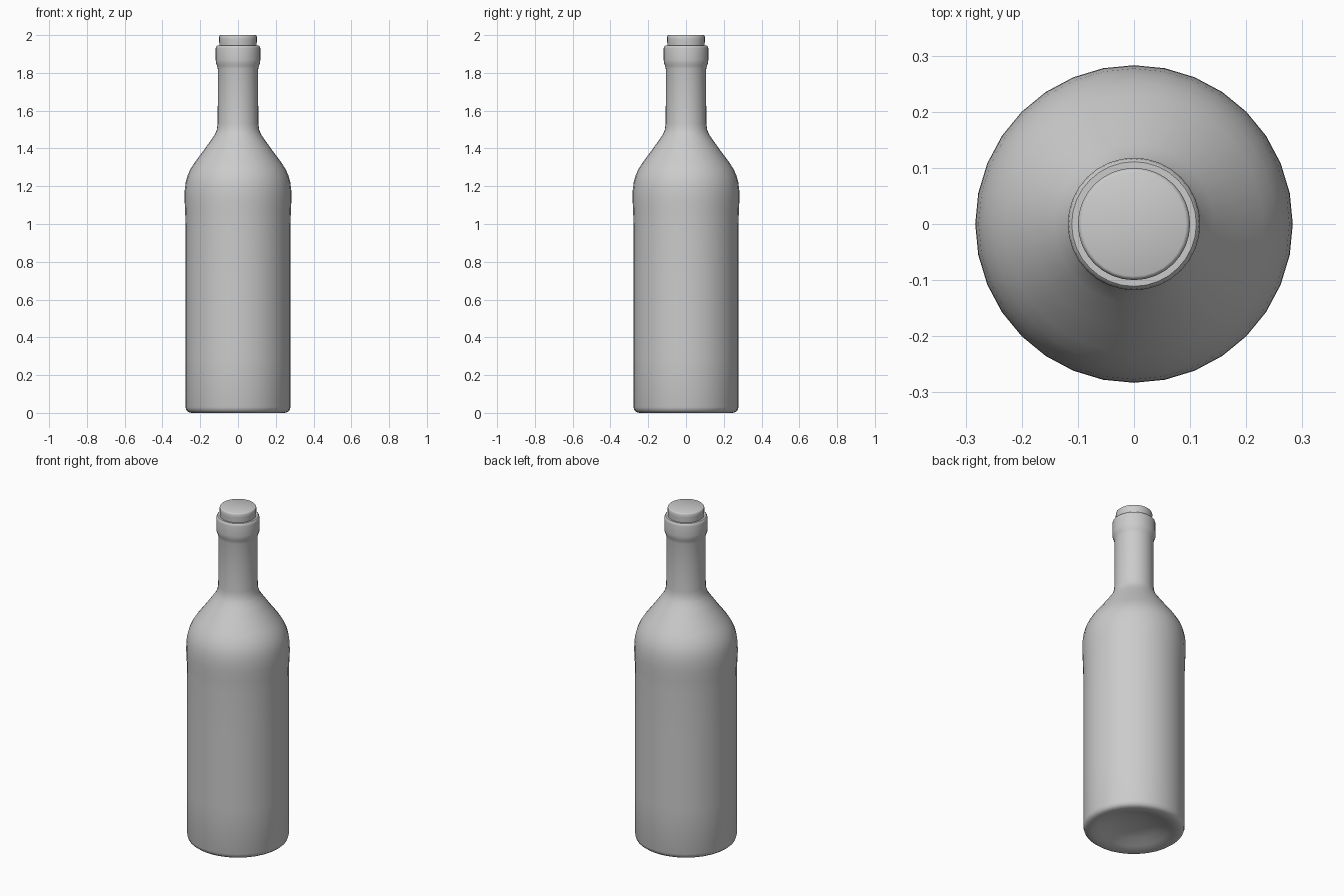
import bpy, bmesh, math

if "Cube" in bpy.data.objects:
    bpy.data.objects.remove(bpy.data.objects["Cube"])

def lathe(name, profile, sides=32, angle=40):
    """Spin an (r, z) profile around z; r = 0 makes a pole."""
    bm = bmesh.new()
    rings = []
    for r, z in profile:
        if r == 0:
            rings.append([bm.verts.new((0, 0, z))] * sides)
        else:
            rings.append([bm.verts.new((r * math.cos(2 * math.pi * i / sides),
                                        r * math.sin(2 * math.pi * i / sides), z))
                          for i in range(sides)])
    for a, b in zip(rings, rings[1:]):
        for i in range(sides):
            j = (i + 1) % sides
            bm.faces.new(list(dict.fromkeys((a[i], a[j], b[j], b[i]))))
    bmesh.ops.recalc_face_normals(bm, faces=bm.faces)
    me = bpy.data.meshes.new(name)
    bm.to_mesh(me)
    bm.free()
    ob = bpy.data.objects.new(name, me)
    bpy.context.collection.objects.link(ob)
    bpy.context.view_layer.objects.active = ob
    ob.select_set(True)
    bpy.ops.object.shade_smooth_by_angle(angle=math.radians(angle))
    ob.select_set(False)
    return ob

# Bottle: dished base, straight body, shoulder, neck and lip
lathe("bottle", [
    (0, 0.05), (0.08, 0.046), (0.14, 0.032), (0.19, 0.012), (0.22, 0.002),
    (0.245, 0.0), (0.262, 0.004), (0.273, 0.013), (0.278, 0.03),
    (0.278, 0.3), (0.278, 0.7), (0.278, 1.0), (0.280, 1.07), (0.283, 1.13),
    (0.282, 1.18), (0.277, 1.22), (0.268, 1.255), (0.252, 1.29), (0.23, 1.325),
    (0.185, 1.385), (0.142, 1.445), (0.122, 1.475), (0.112, 1.50),
    (0.108, 1.53), (0.107, 1.65), (0.107, 1.82), (0.111, 1.838),
    (0.117, 1.852), (0.118, 1.87), (0.118, 1.93), (0.116, 1.94),
    (0.111, 1.945), (0.099, 1.945), (0.096, 1.935), (0.096, 1.90)])

# Cork plugging the mouth
lathe("cork", [(0, 1.90), (0.095, 1.90), (0.098, 1.94), (0.1, 1.975),
               (0.1, 1.992), (0.097, 1.998), (0.093, 2.0), (0, 2.0)])
